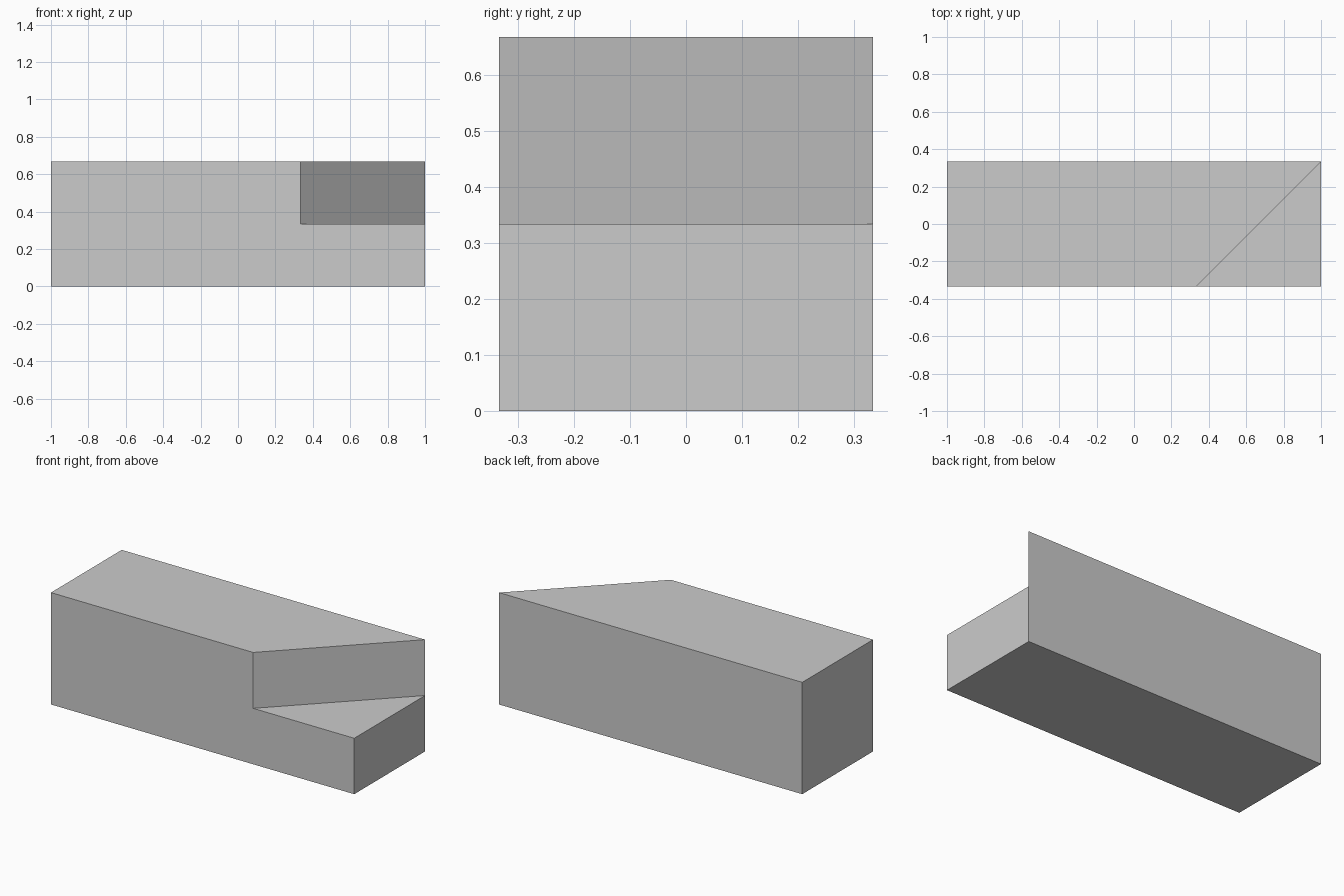
import bpy
import bmesh

cube = bpy.data.objects.get("Cube")
if cube:
    bpy.data.objects.remove(cube, do_unlink=True)

T = 1 / 3  # half the depth, and the height of the step


def make_material(name, colour):
    mat = bpy.data.materials.new(name)
    mat.use_nodes = True
    mat.diffuse_color = colour
    mat.node_tree.nodes["Principled BSDF"].inputs["Base Color"].default_value = colour
    return mat


def raise_face(bm, face, height, keep):
    """Extrude a face straight up and return its new top."""
    out = bmesh.ops.extrude_face_region(bm, geom=[face], use_keep_orig=keep)["geom"]
    verts = [g for g in out if isinstance(g, bmesh.types.BMVert)]
    bmesh.ops.translate(bm, verts=verts, vec=(0, 0, height))
    return next(g for g in out if isinstance(g, bmesh.types.BMFace))


bm = bmesh.new()

# Lower half: full footprint, with a point where the notch begins
outline = [(-1, -T), (T, -T), (1, -T), (1, T), (-1, T)]
base = bm.faces.new([bm.verts.new((x, y, 0)) for x, y in outline])
top = raise_face(bm, base, T, True)

# Split the step diagonally and raise all but the front corner
start = min(top.verts, key=lambda v: abs(v.co.x - T) + abs(v.co.y + T))
end = max(top.verts, key=lambda v: v.co.x + v.co.y)
bmesh.utils.face_split(top, start, end)
upper = min((f for f in bm.faces if all(v.co.z > T / 2 for v in f.verts)),
            key=lambda f: f.calc_center_median().x)
raise_face(bm, upper, T, False)

# Merge flush walls into single flat faces
bmesh.ops.dissolve_limit(bm, angle_limit=0.01, verts=bm.verts[:], edges=bm.edges[:])
bmesh.ops.recalc_face_normals(bm, faces=bm.faces[:])

mesh = bpy.data.meshes.new("notched_block")
bm.to_mesh(mesh)
bm.free()
mesh.materials.append(make_material("light_grey", (0.6, 0.6, 0.6, 1)))
block = bpy.data.objects.new("notched_block", mesh)
bpy.context.collection.objects.link(block)
